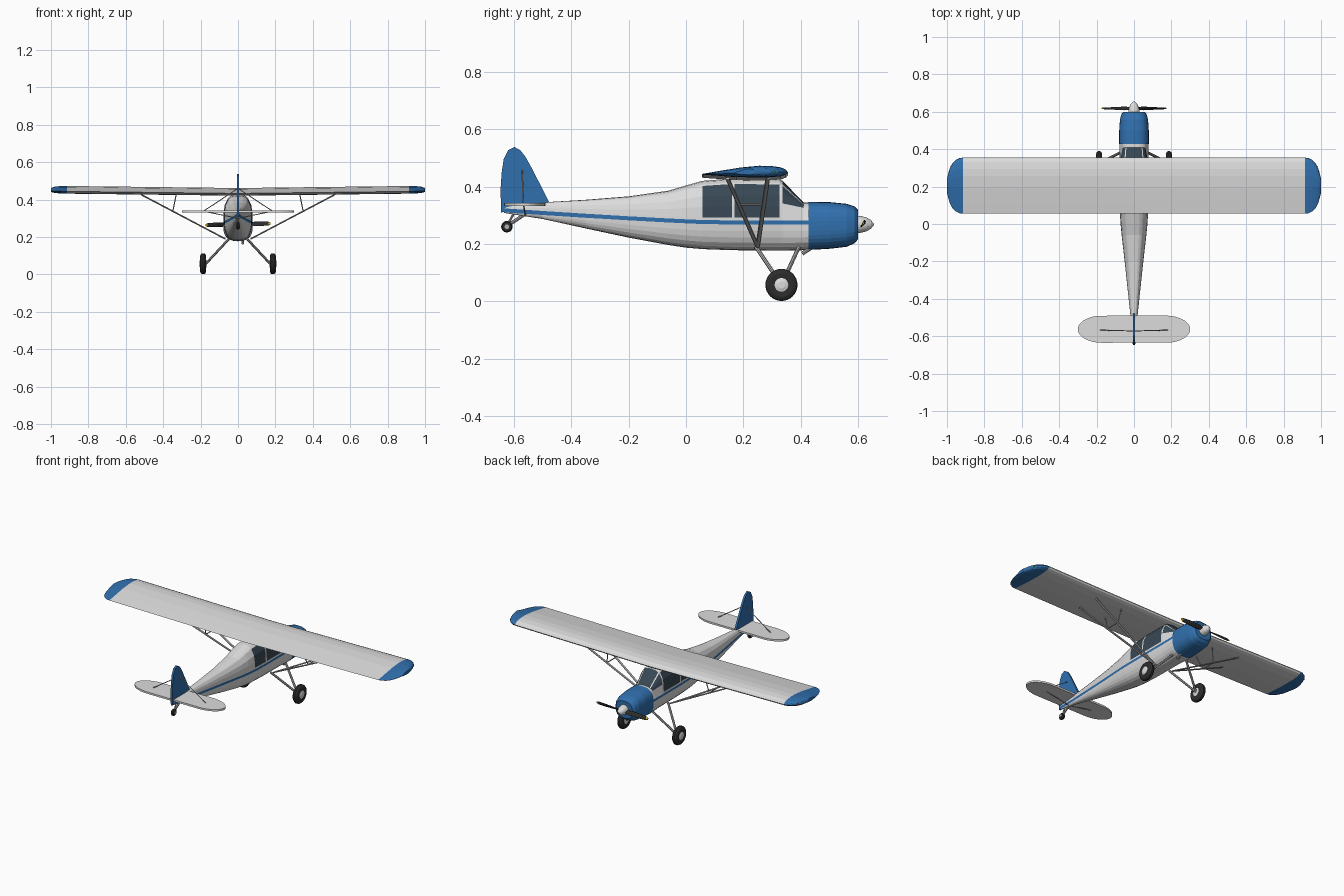
import bpy, bmesh
from math import sin, cos, pi, radians
from mathutils import Vector

cube = bpy.data.objects.get("Cube")
if cube:
    bpy.data.objects.remove(cube)


def material(name, r, g, b):
    m = bpy.data.materials.new(name)
    m.use_nodes = True
    m.diffuse_color = (r, g, b, 1)
    bsdf = next(n for n in m.node_tree.nodes if n.type == 'BSDF_PRINCIPLED')
    bsdf.inputs["Base Color"].default_value = (r, g, b, 1)
    bsdf.inputs["Roughness"].default_value = 0.6
    return m


white = material("white paint", .72, .72, .72)
blue = material("blue paint", .03, .16, .42)
glass = material("dark glass", .04, .065, .09)
rubber = material("black rubber", .025, .025, .025)
metal = material("grey metal", .45, .45, .45)
yellow = material("yellow", .8, .55, .03)
green = material("green light", .05, .5, .1)
red = material("red light", .6, .03, .03)
parts = []


def loft(name, rings, mats, rule=None):
    """Skin a list of closed rings and cap both ends; rule(ring, side) picks a material."""
    bm = bmesh.new()
    rows = [[bm.verts.new(p) for p in ring] for ring in rings]
    n = len(rows[0])
    for i in range(len(rows) - 1):
        for k in range(n):
            q = (k + 1) % n
            f = bm.faces.new((rows[i][k], rows[i][q], rows[i + 1][q], rows[i + 1][k]))
            f.material_index = rule(i, k) if rule else 0
    for i, row in ((0, rows[0]), (len(rows) - 2, rows[-1])):
        f = bm.faces.new(row)
        f.material_index = rule(i, 0) if rule else 0
    bmesh.ops.recalc_face_normals(bm, faces=bm.faces)
    mesh = bpy.data.meshes.new(name)
    bm.to_mesh(mesh)
    bm.free()
    for m in mats:
        mesh.materials.append(m)
    ob = bpy.data.objects.new(name, mesh)
    bpy.context.collection.objects.link(ob)
    parts.append(ob)
    return ob


def lathe(name, origin, axis, profile, mat, sides=12, squash=1):
    """Turn (radius, distance) pairs around an axis."""
    turn = Vector(axis).to_track_quat('Z', 'Y')
    rings = []
    for r, d in profile:
        angles = [2 * pi * k / sides for k in range(sides)]
        rings.append([Vector(origin) + turn @ Vector((r * cos(a), r * squash * sin(a), d)) for a in angles])
    return loft(name, rings, [mat])


def rod(name, a, b, r, mat=metal, squash=1):
    d = Vector(b) - Vector(a)
    return lathe(name, a, d, [(r, 0), (r, d.length)], mat, 8, squash)


def side_x(z, w, bottom, top, power=2.7):
    t = abs(2 * (z - bottom) / (top - bottom) - 1)
    return w * max(0, 1 - t ** power) ** (1 / power)


def hull_ring(y, w, zs):
    half = [(side_x(z, w, zs[0], zs[-1]), z) for z in zs]
    return [(x, y, z) for x, z in half] + [(-x, y, z) for x, z in half[-2:0:-1]]


# Fuselage: rows follow the stripe and window edges
stations = [(-.635, .006, .308, .332), (-.5, .018, .287, .345), (-.35, .034, .254, .354),
            (-.2, .05, .222, .366), (-.06, .066, .196, .386), (0, .072, .187, .404),
            (.057, .075, .182, .42), (.16, .077, .178, .428), (.17, .077, .178, .428),
            (.326, .077, .177, .426), (.337, .077, .177, .42), (.41, .077, .178, .345),
            (.435, .077, .18, .345)]
rings = []
for y, w, bottom, top in stations:
    stripe = .275 + .042 * max(0, (.1 - y) / .735) ** 1.2
    low, high = stripe - .007, stripe + .007
    sill = .07 if y < .33 else .43 if y < .4 else .7
    zs = [bottom + (low - bottom) * (1 - cos(i * pi / 12)) for i in range(7)]
    levels = [0, sill, sill * .67 + .29, sill * .33 + .58, .87, .91, .97, 1]
    zs += [high + (top - high) * f for f in levels]
    rings.append(hull_ring(y, w, zs))
strips = 14


def hull_paint(i, k):
    row = k if k < strips else 2 * strips - 1 - k
    y = (stations[i][0] + stations[i + 1][0]) / 2
    if row == 6:
        return 1
    if .34 < y < .41 and row >= 8 and row != 11:
        return 2
    side_window = .06 < y < .16 or .18 < y < .32
    return 2 if side_window and 8 <= row <= 10 else 0


loft("fuselage", rings, [white, blue, glass], hull_paint)

# Engine cowling
cowl = []
for y, w, bottom, top in [(.428, .079, .179, .347), (.5, .079, .183, .346), (.56, .075, .19, .34),
                          (.588, .067, .202, .331), (.6, .055, .216, .319)]:
    mid, h = (bottom + top) / 2, (top - bottom) / 2
    cowl.append(hull_ring(y, w, [mid - h * cos(i * pi / 16) for i in range(17)]))
loft("engine_cowling", cowl, [blue])
rod("exhaust_pipe", (.025, .45, .195), (.025, .405, .166), .007)

# Spinner and propeller
lathe("spinner", (0, .595, .268), (0, 1, 0),
      [(.03, 0), (.029, .015), (.024, .035), (.015, .05), (.003, .06)], white, 20)
for s, side in ((1, "left"), (-1, "right")):
    blade = []
    for r, chord, twist in [(.015, .008, 60), (.05, .014, 45), (.11, .014, 28),
                            (.162, .011, 18), (.174, .005, 15)]:
        ring = []
        for k in range(10):
            a = 2 * pi * k / 10
            c, t, w = chord * cos(a), .003 * sin(a), radians(twist)
            ring.append((s * r, .618 + c * sin(w) + t * cos(w),
                         .268 + s * (r * .025 + c * cos(w) - t * sin(w))))
        blade.append(ring)
    loft(side + "_propeller_blade", blade, [rubber, yellow], lambda i, k: int(i == 3))

# Wing with rounded coloured tips
airfoil = [(0, .45), (.02, .66), (.08, .86), (.2, .99), (.33, 1), (.55, .85), (.8, .55),
           (1, .3), (.98, .24), (.6, .03), (.25, 0), (.08, .1), (.02, .26)]
span = [0, .5, .915, .935, .955, .972, .986, .995, 1]
span = [-x for x in span[:0:-1]] + span
rings = []
for x in span:
    e = max(0, (abs(x) - .915) / .085)
    size = max(.25, (1 - e ** 2.2) ** .45)
    thick = .041 * (.35 + .65 * size)
    rings.append([(x, .205 + .15 * size * (1 - 2 * c), .438 + .012 * abs(x) + thick * (z - .42))
                  for c, z in airfoil])
loft("wing", rings, [white, blue], lambda i, k: int(abs(span[i] + span[i + 1]) > 1.83))

# Tailplane and fin
outline = []
for k in range(48):
    a = 2 * pi * k / 48
    c, s = cos(a), sin(a)
    outline.append(((.17 if c > 0 else -.17) + .13 * c, -.5625 + .0725 * s))
loft("tailplane", [[(x, y, z) for x, y in outline] for z in (.332, .343)], [white])
fin = [(-.645, .31), (-.647, .39), (-.643, .45), (-.636, .495), (-.62, .527), (-.598, .538),
       (-.577, .526), (-.56, .504), (-.54, .468), (-.505, .4), (-.475, .34), (-.53, .32)]
loft("fin", [[(x, y, z) for y, z in fin] for x in (-.006, .006)], [blue])

# Tailwheel
rod("tailwheel_leg", (0, -.56, .305), (0, -.625, .262), .006)
rod("tailwheel_fork", (0, -.6, .308), (0, -.625, .262), .004)
lathe("tailwheel_tyre", (-.009, -.625, .26), (1, 0, 0),
      [(.009, 0), (.016, 0), (.02, .005), (.02, .013), (.016, .018), (.009, .018)], rubber, 20)
lathe("tailwheel_hub", (-.011, -.625, .26), (1, 0, 0), [(.008, 0), (.008, .022)], metal)

for s, side, lamp in ((1, "left", green), (-1, "right", red)):
    # Tail bracing wires
    brace = (s * .185, -.567, .338)
    rod(side + "_upper_tail_wire", (0, -.572, .46), brace, .0025)
    rod(side + "_lower_tail_wire", (0, -.56, .3), brace, .0025)

    # Wing struts and the small stays between strut and wing
    foot = Vector((s * .068, .25, .19))
    for y, place in ((.285, "front"), (.145, "rear")):
        head = Vector((s * .52, y, .428))
        rod(f"{side}_{place}_wing_strut", foot, head, .008, metal, .5)
        joint = foot.lerp(head, .62)
        rod(f"{side}_{place}_strut_stay", joint, (s * .33, y, .43), .003)
    rod(side + "_strut_spacer", foot.lerp(Vector((s * .52, .285, .428)), .62),
        foot.lerp(Vector((s * .52, .145, .428)), .62), .003)

    # Landing gear
    axle = (s * .172, .333, .057)
    rod(side + "_rear_gear_leg", (s * .05, .245, .188), axle, .007)
    rod(side + "_front_gear_leg", (s * .05, .393, .188), axle, .007)
    rod(side + "_axle", axle, (s * .2, .333, .057), .006)
    lathe(side + "_tyre", (s * .17, .333, .057), (s, 0, 0),
          [(.023, .002), (.042, 0), (.051, .004), (.056, .011), (.056, .022), (.051, .029),
           (.042, .033), (.023, .031)], rubber, 32)
    lathe(side + "_wheel_hub", (s * .17, .333, .057), (s, 0, 0),
          [(.012, -.002), (.024, .001), (.024, .032), (.012, .036)], white, 20)

    # Wing tip light
    lathe(side + "_tip_light", (s * .975, .305, .45), (s, .6, 0),
          [(.003, -.007), (.007, -.003), (.007, .003), (.003, .007)], lamp, 8)

# Smooth shading with crisp edges
for ob in bpy.context.view_layer.objects:
    ob.select_set(ob in parts)
bpy.context.view_layer.objects.active = parts[0]
bpy.ops.object.shade_smooth_by_angle(angle=radians(35))
